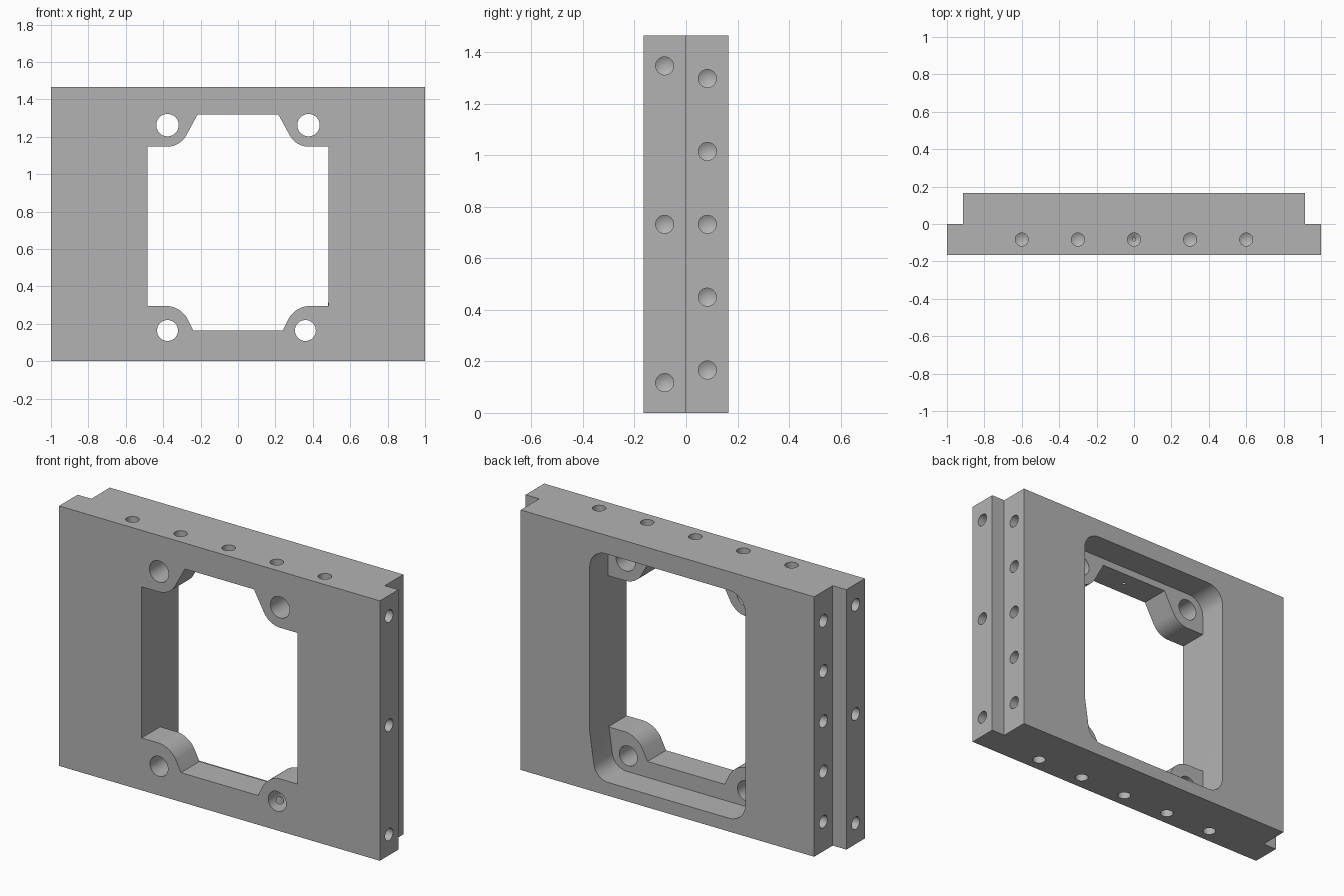
import bpy, bmesh
from math import cos, sin, tan, radians
from mathutils import Vector

old = bpy.data.objects.get("Cube")
if old:
    bpy.data.objects.remove(old, do_unlink=True)

HEIGHT, HALF_DEPTH, WINDOW = 1.465, 0.165, 0.485
FRONT_W, BACK_W = 1.0, 0.915

grey = bpy.data.materials.new("machined_grey")
grey.use_nodes = True
colour = (0.45, 0.45, 0.45, 1)
grey.diffuse_color = colour
grey.node_tree.nodes["Principled BSDF"].inputs["Base Color"].default_value = colour


def make_object(name, bm):
    bmesh.ops.recalc_face_normals(bm, faces=bm.faces)
    mesh = bpy.data.meshes.new(name)
    bm.to_mesh(mesh)
    bm.free()
    obj = bpy.data.objects.new(name, mesh)
    bpy.context.collection.objects.link(obj)
    return obj


def prism(bm, loop, offset):
    """Extrude a closed loop of points along an offset."""
    face = bm.faces.new([bm.verts.new(p) for p in loop])
    grown = bmesh.ops.extrude_face_region(bm, geom=[face], use_keep_orig=True)
    verts = [g for g in grown["geom"] if isinstance(g, bmesh.types.BMVert)]
    bmesh.ops.translate(bm, verts=verts, vec=offset)


def arc(cx, cz, r, start, end, steps=10):
    angles = [radians(start + (end - start) * i / steps) for i in range(steps + 1)]
    return [(cx + r * cos(a), cz + r * sin(a)) for a in angles]


def wall_cutter(name, outline, y0, y1):
    bm = bmesh.new()
    prism(bm, [(x, y0, z) for x, z in outline], (0, y1 - y0, 0))
    return make_object(name, bm)


def drill(bm, start, direction, radius=0.035, depth=0.15, sides=32):
    """Blind hole with a pointed drill tip, starting just outside the surface."""
    d = Vector(direction)
    u = d.orthogonal().normalized()
    v = d.cross(u)
    s = Vector(start)
    tip = radius / tan(radians(59))
    rings = []
    for t in (-0.03, depth - tip):
        rings.append([bm.verts.new(s + d * t + u * radius * cos(a) + v * radius * sin(a))
                      for a in (radians(360 * i / sides) for i in range(sides))])
    point = bm.verts.new(s + d * depth)
    bm.faces.new(rings[0])
    for i in range(sides):
        j = (i + 1) % sides
        bm.faces.new((rings[0][i], rings[0][j], rings[1][j], rings[1][i]))
        bm.faces.new((rings[1][i], rings[1][j], point))


# Stepped body: wide front slab, narrower back slab
bm = bmesh.new()
half = [(FRONT_W, -HALF_DEPTH), (FRONT_W, 0), (BACK_W, 0), (BACK_W, HALF_DEPTH)]
section = half + [(-x, y) for x, y in reversed(half)]
prism(bm, [(x, y, 0) for x, y in section], (0, 0, HEIGHT))
frame = make_object("mounting_frame", bm)
frame.data.materials.append(grey)

# Rounded pocket from the back, with one corner leaning inward
r, low, high = 0.1, 0.075, 1.36
pocket_outline = (arc(WINDOW - r, high - r, r, 0, 90)
                  + arc(r - WINDOW, high - r, r, 90, 180)
                  + arc(r - WINDOW, low + r, r, 180, 270)
                  + arc(0.37, low + 0.09, 0.09, 270, 350) + [(WINDOW, 0.33)])
pocket = wall_cutter("pocket_cutter", pocket_outline, 0, 0.3)

# Window through the front slab, leaving a rounded pad at each corner
right = ([(0.24, 0.165)] + arc(0.385, 0.165, 0.13, 150, 90) + [(WINDOW, 0.295), (WINDOW, 1.147)]
         + arc(0.378, 1.262, 0.115, 270, 210) + [(0.215, 1.32)])
window = wall_cutter("window_cutter", right + [(-x, z) for x, z in reversed(right)], -0.3, 0.001)

# Screw holes through the pads
bm = bmesh.new()
for x, z, radius in ((-0.377, 1.262, 0.06), (0.377, 1.262, 0.06),
                     (-0.377, 0.164, 0.056), (0.36, 0.164, 0.056)):
    ring = arc(x, z, radius, 0, 360, 40)[:-1]
    prism(bm, [(px, -0.3, pz) for px, pz in ring], (0, 0.35, 0))
screws = make_object("screw_hole_cutter", bm)

# Blind holes in the top, bottom and both stepped sides
bm = bmesh.new()
for i in range(-2, 3):
    drill(bm, (0.3 * i, -0.083, HEIGHT), (0, 0, -1))
    drill(bm, (0.3 * i, -0.083, 0), (0, 0, 1))
    for side in (-1, 1):
        drill(bm, (side * BACK_W, 0.083, HEIGHT / 2 + 0.283 * i), (-side, 0, 0))
for i in (-1, 0, 1):
    for side in (-1, 1):
        drill(bm, (side * FRONT_W, -0.083, HEIGHT / 2 + 0.615 * i), (-side, 0, 0))
blind = make_object("blind_hole_cutter", bm)

# Cut everything and bake the result
cutters = (pocket, window, screws, blind)
for cutter in cutters:
    cutter.hide_render = True
    cutter.data.materials.append(grey)
    mod = frame.modifiers.new(cutter.name, "BOOLEAN")
    mod.operation = "DIFFERENCE"
    mod.solver = "EXACT"
    mod.object = cutter
baked = bpy.data.meshes.new_from_object(
    frame.evaluated_get(bpy.context.evaluated_depsgraph_get()))
frame.modifiers.clear()
frame.data = baked
baked.name = "mounting_frame"
for cutter in cutters:
    bpy.data.objects.remove(cutter, do_unlink=True)

for obj in bpy.context.selected_objects:
    obj.select_set(False)
frame.select_set(True)
bpy.context.view_layer.objects.active = frame
bpy.ops.object.shade_smooth_by_angle(angle=radians(25))
